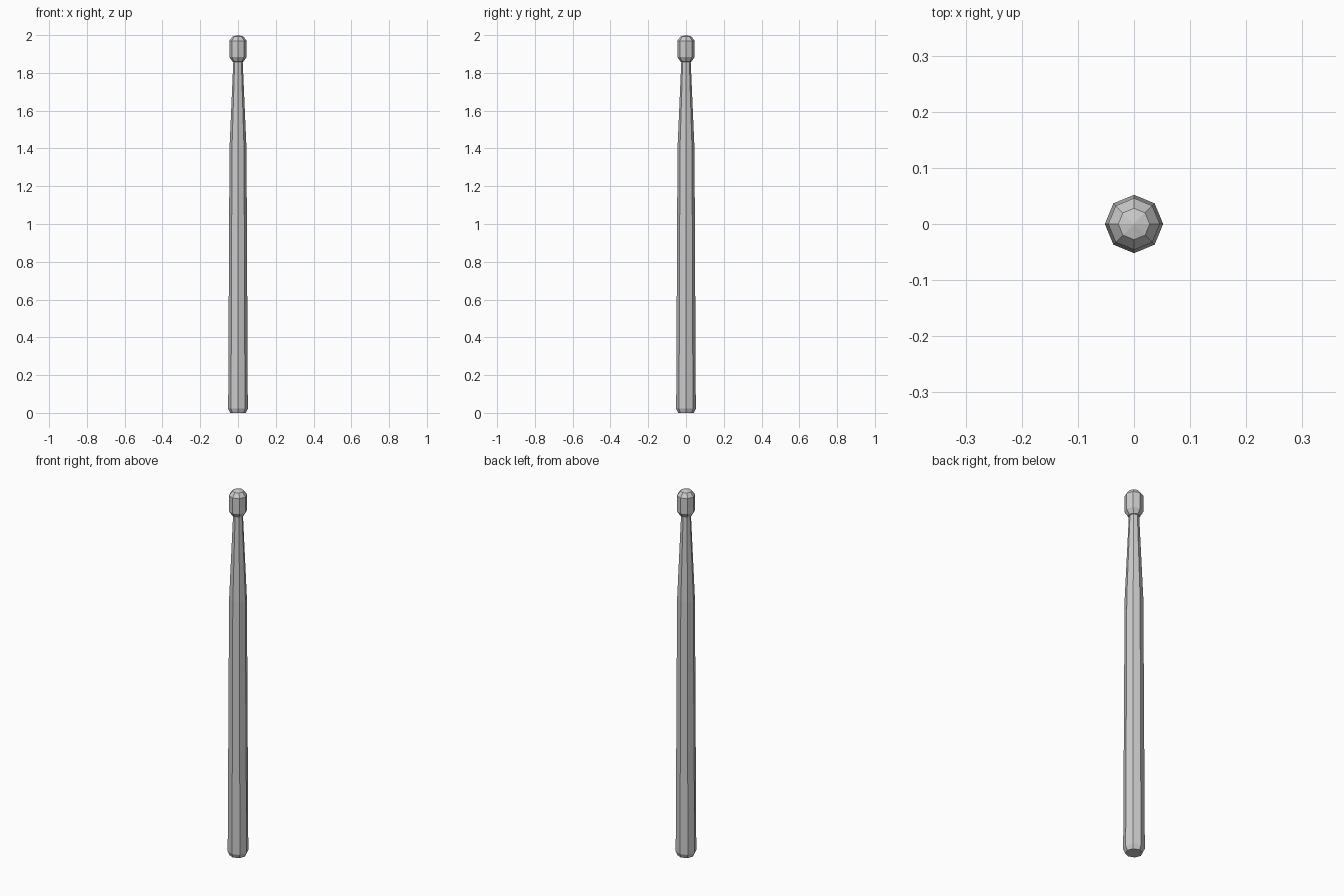
import bpy, bmesh
from math import cos, sin, tau

if "Cube" in bpy.data.objects:
    bpy.data.objects.remove(bpy.data.objects["Cube"])

SIDES = 8


def lathe(name, profile):
    """Revolve (radius, z) pairs into a flat-shaded octagonal solid; radius 0 is a pole."""
    bm = bmesh.new()
    rings = []
    for r, z in profile:
        n = SIDES if r else 1
        rings.append([bm.verts.new((r * cos(tau * i / SIDES), r * sin(tau * i / SIDES), z))
                      for i in range(n)])
    for a, b in zip(rings, rings[1:]):
        for i in range(SIDES):
            j = (i + 1) % SIDES
            if len(b) == 1:
                bm.faces.new((a[i], a[j], b[0]))
            else:
                bm.faces.new((a[i], a[j], b[j], b[i]))
    # flat caps where an end is open
    for ring in (rings[0], rings[-1]):
        if len(ring) > 1:
            bm.faces.new(ring)
    bmesh.ops.recalc_face_normals(bm, faces=bm.faces[:])
    mesh = bpy.data.meshes.new(name)
    bm.to_mesh(mesh)
    bm.free()
    obj = bpy.data.objects.new(name, mesh)
    bpy.context.collection.objects.link(obj)
    return obj


# One continuous stick: chamfered butt, shaft, tapered shoulder, neck and bead tip
lathe("drumstick", [
    (0.042, 0.0), (0.052, 0.022),
    (0.045, 1.40), (0.025, 1.858),
    (0.030, 1.860), (0.046, 1.885),
    (0.046, 1.970), (0.028, 1.993), (0.0, 2.0),
])
